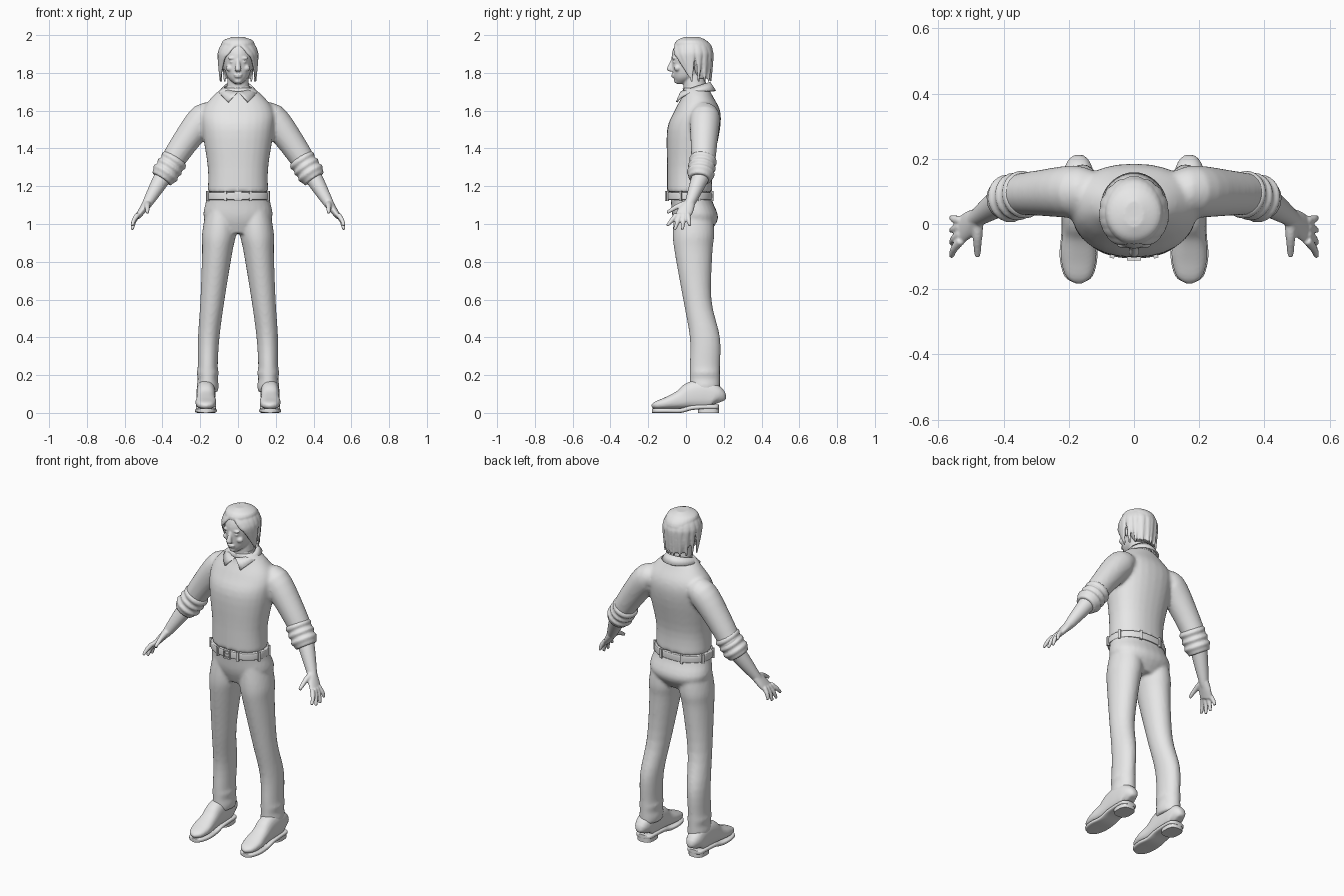
import bpy, bmesh, math
from mathutils import Vector, Matrix

default_cube = bpy.data.objects.get("Cube")
if default_cube:
    bpy.data.objects.remove(default_cube, do_unlink=True)

GREY = (.8, .8, .8, 1)
clay = bpy.data.materials.new("plain_grey")
clay.use_nodes = True
clay.diffuse_color = GREY
for node in clay.node_tree.nodes:
    if node.type == 'BSDF_PRINCIPLED':
        node.inputs["Base Color"].default_value = GREY

SIDES = (1, -1)
ACROSS, DEPTH, UP = Vector((1, 0, 0)), Vector((0, 1, 0)), Vector((0, 0, 1))


def spline(rows, steps=4):
    """Catmull-Rom interpolation of rows of numbers."""
    result = []
    last = len(rows) - 1
    for i in range(last):
        window = [rows[max(i - 1, 0)], rows[i], rows[i + 1], rows[min(i + 2, last)]]
        for k in range(steps):
            t = k / steps
            result.append([b + t * ((c - a) + t * ((2 * a - 5 * b + 4 * c - d)
                                                   + t * (3 * b - a - 3 * c + d))) / 2
                           for a, b, c, d in zip(*window)])
    return result + [list(rows[last])]


def loft(bm, rings, reference=None, power=1, sides=28):
    """Skin rings (x, y, z, half width, half depth); level rings without a reference."""
    rows = spline(rings)
    centres = [Vector(row[:3]) for row in rows]
    loops = []
    for i, (centre, row) in enumerate(zip(centres, rows)):
        u, v = ACROSS, DEPTH
        if reference:
            tangent = centres[min(i + 1, len(rows) - 1)] - centres[max(i - 1, 0)]
            tangent.normalize()
            v = (reference - tangent * reference.dot(tangent)).normalized()
            u = v.cross(tangent)
        loop = []
        for k in range(sides):
            angle = math.tau * k / sides
            c, s = (math.copysign(abs(w) ** power, w) for w in (math.cos(angle), math.sin(angle)))
            loop.append(bm.verts.new(centre + u * c * row[3] + v * s * row[4]))
        loops.append(loop)
    for lower, upper in zip(loops, loops[1:]):
        for k in range(sides):
            bm.faces.new((lower[k - 1], lower[k], upper[k], upper[k - 1]))
    bm.faces.new(loops[0])
    bm.faces.new(loops[-1])


def pair(bm, rings, **options):
    """Loft on the left and again on the right."""
    for side in SIDES:
        loft(bm, [(side * x, *rest) for x, *rest in rings], **options)


def stack(bm, rings, **options):
    """Level rings (y, z, half width, half depth) on the centre line."""
    loft(bm, [(0, *ring) for ring in rings], **options)


def limb(bm, points, radii, reference=DEPTH, **options):
    """Round tubes of changing radius, left and right."""
    pair(bm, [(*point, r, r) for point, r in zip(points, radii)], reference=reference, **options)


def blob(bm, position, size):
    matrix = Matrix.Translation(position) @ Matrix.Diagonal((*size, 1))
    bmesh.ops.create_uvsphere(bm, u_segments=20, v_segments=12, radius=1, matrix=matrix)


def box(bm, position, size, turn=0):
    matrix = Matrix.Translation(position) @ Matrix.Rotation(turn, 4, 'Z') @ Matrix.Diagonal((*size, 1))
    bmesh.ops.create_cube(bm, size=1, matrix=matrix)


def finish(bm, name, voxel=0, smoothing=0):
    """Turn the mesh into an object; a voxel size fuses its pieces together."""
    bmesh.ops.recalc_face_normals(bm, faces=bm.faces)
    mesh = bpy.data.meshes.new(name)
    bm.to_mesh(mesh)
    bm.free()
    mesh.materials.append(clay)
    part = bpy.data.objects.new(name, mesh)
    bpy.context.collection.objects.link(part)
    if voxel:
        fuse = part.modifiers.new("fuse", 'REMESH')
        fuse.mode, fuse.voxel_size, fuse.use_smooth_shade = 'VOXEL', voxel, True
        soften = part.modifiers.new("soften", 'SMOOTH')
        soften.iterations = smoothing
    else:
        bpy.ops.object.select_all(action='DESELECT')
        part.select_set(True)
        bpy.context.view_layer.objects.active = part
        bpy.ops.object.shade_smooth_by_angle(angle=math.radians(40))
    return part


# Arm joints shared by sleeves, cuffs and hands
shoulder, elbow = Vector((.18, .1, 1.56)), Vector((.38, .09, 1.28))
wrist, knuckles = Vector((.48, .02, 1.11)), Vector((.53, -.02, 1.04))

# Sweater: torso and sleeves fused together
bm = bmesh.new()
stack(bm, [(.02, 1.17, .16, .12), (.02, 1.3, .16, .12), (.04, 1.5, .19, .14), (.06, 1.6, .19, .12),
           (.06, 1.68, .13, .08), (.05, 1.72, .08, .07)], power=.9)
limb(bm, [shoulder - ACROSS * .06, shoulder, shoulder.lerp(elbow, .5) + ACROSS * .01, elbow],
     (.06, .08, .07, .06))
finish(bm, "sweater", .01, 5)

# Rolled sleeve cuffs with folds
bm = bmesh.new()
top, bottom = shoulder.lerp(elbow, .75), elbow.lerp(wrist, .25)
folds = 7
limb(bm, [top.lerp(bottom, k / folds) for k in range(folds + 1)],
     [.065 + .01 * (k % 2) for k in range(folds)] + [.06])
finish(bm, "sleeve_cuffs", .007, 2)

# Forearms and hands
bm = bmesh.new()
limb(bm, [elbow, elbow.lerp(wrist, .5), wrist, wrist.lerp(knuckles, .4)], (.05, .04, .027, .02))
pair(bm, [(*wrist, .024, .03), (*wrist.lerp(knuckles, .5), .02, .04), (*knuckles, .015, .04)],
     reference=DEPTH)
for k in range(4):
    base = knuckles + DEPTH * (.02 * k - .03) + UP * .01
    tip = Vector((.56, .04 * k - .1, .99 if k in (0, 3) else .97))
    limb(bm, [base, base.lerp(tip, .5) + ACROSS * .006, tip], (.014, .012, .008), sides=14)
thumb_tip = Vector((.48, -.1, 1.06))
limb(bm, [wrist, wrist.lerp(thumb_tip, .5) + UP * .01, thumb_tip], (.02, .015, .009), UP, sides=14)
finish(bm, "arms_and_hands", .005, 3)

# Trousers: pelvis, legs and creased hems fused together
bm = bmesh.new()
stack(bm, [(.02, 1.17, .16, .11), (.03, 1.12, .17, .11), (.05, 1.03, .18, .12), (.04, .95, .1, .08)],
      power=.9)
hems = [(.16, .1, .25 - .035 * k, .053 + .005 * (k % 2), .08) for k in range(5)]
pair(bm, [(.09, .04, 1.07, .08, .1), (.1, .04, .95, .09, .11), (.11, .04, .85, .08, .1),
          (.135, .06, .6, .064, .075), (.155, .1, .4, .057, .08), *hems])
finish(bm, "trousers", .009, 4)

# Belt with loops and buckle
belt_y, belt_z, belt_width, belt_depth = .02, 1.148, .17, .125
bm = bmesh.new()
stack(bm, [(belt_y, belt_z + .02 * rise, belt_width - inset, belt_depth - inset)
           for rise, inset in ((-1, .005), (-.8, 0), (.8, 0), (1, .005))], power=.9, sides=48)
finish(bm, "belt")
bm = bmesh.new()
for k in range(8):
    angle = math.tau * (k + .5) / 8
    c, s = math.cos(angle), math.sin(angle)
    box(bm, (belt_width * c * 1.02, belt_y + belt_depth * s * 1.02, belt_z), (.014, .014, .055),
        math.atan2(s / belt_depth, c / belt_width))
finish(bm, "belt_loops")
bm = bmesh.new()
front = belt_y - belt_depth
for side in SIDES:
    box(bm, (side * .018, front, belt_z), (.008, .014, .05))
    box(bm, (0, front, belt_z + side * .022), (.044, .014, .008))
box(bm, (0, front, belt_z), (.03, .01, .006))
finish(bm, "buckle")

# Shoes: each profile row is y, height, half width
shoe_x = .17
shoe_profile = [(.176, .09, .02), (.16, .14, .045), (.1, .175, .05), (.03, .165, .05), (-.03, .12, .05),
                (-.1, .085, .055), (-.16, .06, .04), (-.18, .04, .01)]
bm = bmesh.new()
pair(bm, [(shoe_x, y, height / 2 + .01, width, height / 2 - .01) for y, height, width in shoe_profile],
     reference=UP, power=.8)
finish(bm, "shoe_uppers", .007, 3)
bm = bmesh.new()
pair(bm, [(shoe_x, y, .012 + min(.02, max(0, y / 2)), width + .003, .012)
          for y, height, width in shoe_profile], reference=UP, power=.5)
pair(bm, [(shoe_x, .12, z, .047, .056) for z in (0, .035)], power=.7)
finish(bm, "soles_and_heels")

# Head, face and neck fused together
bm = bmesh.new()
stack(bm, [(.055, 1.68, .065, .065), (.045, 1.75, .057, .06), (.045, 1.81, .055, .06)])
stack(bm, [(-.03, 1.742, .018, .02), (0, 1.775, .054, .066), (.02, 1.83, .072, .093),
           (.025, 1.9, .08, .1), (.03, 1.95, .07, .085), (.03, 1.975, .04, .05)])
stack(bm, [(-.07, 1.87, .008, .01), (-.086, 1.82, .016, .016), (-.077, 1.808, .014, .012)], sides=16)
blob(bm, (0, -.069, 1.79), (.024, .009, .005))
blob(bm, (0, -.067, 1.78), (.02, .01, .006))
blob(bm, (0, -.044, 1.757), (.022, .02, .014))
for side in SIDES:
    brow, eye, cheek, ear = (Vector((side * x, y, z)) for x, y, z in (
        (.031, -.063, 1.878), (.03, -.06, 1.858), (.042, -.045, 1.825), (.08, .03, 1.845)))
    blob(bm, brow, (.024, .012, .007))
    blob(bm, eye, (.014, .011, .006))
    blob(bm, cheek, (.022, .018, .018))
    blob(bm, ear, (.01, .018, .03))
finish(bm, "head", .005, 2)

# Hair: cap with centre-parted locks swept over the sides and back
bm = bmesh.new()
stack(bm, [(.09, 1.77, .06, .04), (.07, 1.85, .09, .07), (.04, 1.93, .09, .1), (.03, 1.97, .08, .08),
           (.03, 1.99, .03, .04)])
locks, knots = 8, 6
for side in SIDES:
    for lock in range(locks):
        heading = .4 + (math.pi - .5) * lock / (locks - 1)
        rings = []
        for k in range(knots):
            arc = .2 + .35 * k
            reach, height = math.sin(arc), 1.88 + .108 * math.cos(arc)
            if k == knots - 1:
                height = 1.775 if heading < 1.5 else 1.752
            # Front locks swing sideways to frame the face
            swing = min(1, max(0, (1.95 - height) / .15))
            turn = heading + max(0, 1.45 - heading) * swing
            width = .025 * math.sin(math.pi * (k + .6) / knots)
            rings.append((side * .1 * reach * math.sin(turn), .034 - .104 * reach * math.cos(turn),
                          height, width, width * .3 + .003))
        facing = max(heading, .9)
        outward = Vector((side * math.sin(facing), -math.cos(facing), .3))
        loft(bm, rings, reference=outward, sides=14)
finish(bm, "hair", .005, 1)

# Shirt collar: neck band and folded flaps
bm = bmesh.new()
stack(bm, [(.052, 1.68, .072, .07), (.052, 1.73, .064, .063)])
finish(bm, "collar_band")
bm = bmesh.new()
strips, previous = 16, None
for k in range(strips + 1):
    share = k / strips
    around, spread = math.pi * share, math.pi * share * .83
    fold = bm.verts.new((.072 * math.sin(around), .05 + .075 * math.cos(around),
                         1.725 + .025 * math.cos(around)))
    hem = bm.verts.new((.1 * math.sin(spread), .045 + .11 * math.cos(spread),
                        1.705 - .06 * share ** 4))
    if previous:
        bm.faces.new((*previous, hem, fold))
    previous = (fold, hem)
collar = finish(bm, "collar_flaps")
collar.modifiers.new("mirror", 'MIRROR')
shell = collar.modifiers.new("thickness", 'SOLIDIFY')
shell.thickness, shell.offset = .009, 0
